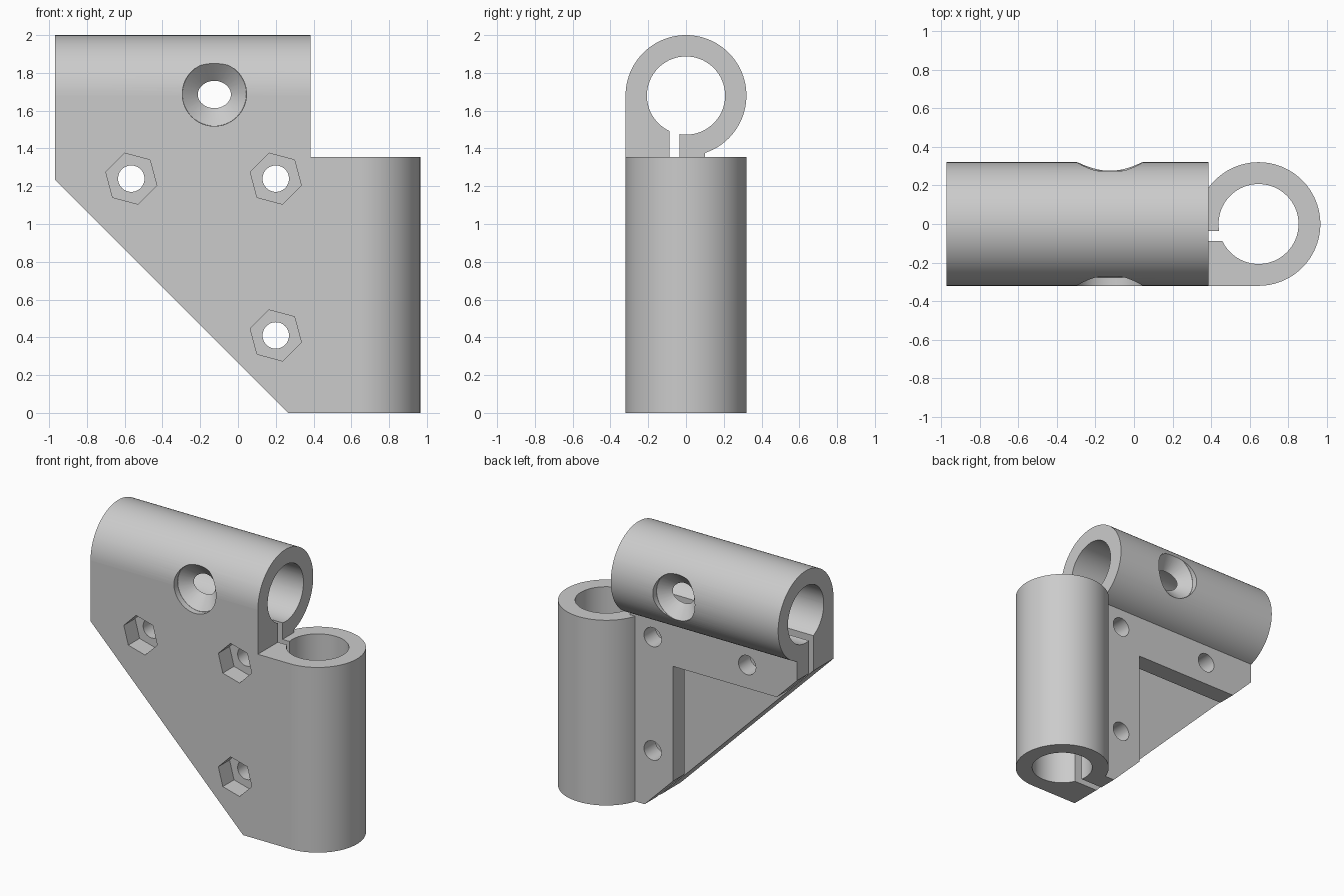
import bpy, bmesh, math
from mathutils import Matrix, Vector

cube = bpy.data.objects.get("Cube")
if cube:
    bpy.data.objects.remove(cube, do_unlink=True)

R, BORE = 0.32, 0.207              # tube radii
TUBE_X, TUBE_Z = 0.645, 1.68       # tube axis positions
LEFT, STEP_X, STEP_Z = -0.97, 0.385, 1.355
HOLE = 0.07

plastic = bpy.data.materials.new("grey plastic")
plastic.use_nodes = True
GREY = (0.6, 0.6, 0.6, 1)
plastic.diffuse_color = GREY
plastic.node_tree.nodes["Principled BSDF"].inputs["Base Color"].default_value = GREY


def to_object(name, bm):
    bmesh.ops.recalc_face_normals(bm, faces=bm.faces)
    mesh = bpy.data.meshes.new(name)
    bm.to_mesh(mesh)
    bm.free()
    mesh.materials.append(plastic)
    ob = bpy.data.objects.new(name, mesh)
    bpy.context.collection.objects.link(ob)
    return ob


def prism(name, outline, y0, y1):
    """Extrude an x-z outline from y0 to y1."""
    bm = bmesh.new()
    face = bm.faces.new([bm.verts.new((x, y0, z)) for x, z in outline])
    ext = bmesh.ops.extrude_face_region(bm, geom=[face])
    verts = [v for v in ext["geom"] if isinstance(v, bmesh.types.BMVert)]
    bmesh.ops.translate(bm, verts=verts, vec=(0, y1 - y0, 0))
    return to_object(name, bm)


def box(name, x0, x1, y0, y1, z0, z1):
    return prism(name, [(x0, z0), (x1, z0), (x1, z1), (x0, z1)], y0, y1)


def rod(name, start, end, r0, r1=None, sides=96, spin=0):
    """Cylinder or cone running from start to end."""
    start, end = Vector(start), Vector(end)
    axis = end - start
    turn = axis.to_track_quat('Z', 'Y').to_matrix().to_4x4()
    mat = Matrix.Translation((start + end) / 2) @ turn @ Matrix.Rotation(spin, 4, 'Z')
    bm = bmesh.new()
    bmesh.ops.create_cone(bm, cap_ends=True, segments=sides, radius1=r0,
                          radius2=r0 if r1 is None else r1,
                          depth=axis.length, matrix=mat)
    return to_object(name, bm)


def combine(target, tool, operation='DIFFERENCE'):
    mod = target.modifiers.new(tool.name, 'BOOLEAN')
    mod.operation, mod.solver, mod.object = operation, 'EXACT', tool
    bpy.context.view_layer.objects.active = target
    bpy.ops.object.modifier_apply(modifier=mod.name)
    bpy.data.objects.remove(tool, do_unlink=True)


# Gusset plate joining both tubes
bracket = prism("clamp_bracket", [
    (LEFT, 1.235), (0.265, 0), (TUBE_X, 0), (TUBE_X, STEP_Z),
    (STEP_X, STEP_Z), (STEP_X, TUBE_Z), (LEFT, TUBE_Z)], -R, 0.1)

# Tubes
combine(bracket, rod("horizontal_tube", (LEFT, 0, TUBE_Z), (STEP_X, 0, TUBE_Z), R), 'UNION')
combine(bracket, rod("vertical_tube", (TUBE_X, 0, 0), (TUBE_X, 0, STEP_Z), R), 'UNION')

# Bores, clamping slit and the triangular recess behind the plate
combine(bracket, rod("horizontal_bore", (-1.1, 0, TUBE_Z), (0.5, 0, TUBE_Z), BORE))
combine(bracket, rod("vertical_bore", (TUBE_X, 0, -0.1), (TUBE_X, 0, 1.45), BORE))
combine(bracket, box("clamp_slit", -1.1, TUBE_X, -0.087, -0.035, -0.1, TUBE_Z))
combine(bracket, box("back_recess", -1.2, 0.035, -0.06, 0.3, -0.2, 1.07))

# Bolt holes with hexagonal nut pockets on the front
for x, z in ((-0.565, 1.24), (0.2, 1.24), (0.2, 0.41)):
    combine(bracket, rod("bolt_hole", (x, -0.5, z), (x, 0.5, z), HOLE, sides=48))
    combine(bracket, rod("nut_pocket", (x, -0.5, z), (x, -0.19, z), 0.14,
                         sides=6, spin=math.radians(45)))

# Countersunk screw hole through both walls of the horizontal tube
sx, sz = -0.125, 1.688
combine(bracket, rod("screw_hole", (sx, -0.5, sz), (sx, 0.5, sz), HOLE, sides=48))
for side in (-1, 1):
    combine(bracket, rod("screw_head", (sx, side * 0.5, sz), (sx, side * 0.277, sz), 0.17, sides=64))
    combine(bracket, rod("countersink", (sx, side * 0.278, sz), (sx, side * 0.19, sz),
                         0.17, HOLE - 0.002, sides=64))

# Smooth shading with crisp edges
bpy.ops.object.select_all(action='DESELECT')
bracket.select_set(True)
bpy.context.view_layer.objects.active = bracket
bpy.ops.object.shade_smooth_by_angle(angle=math.radians(25))
weighted = bracket.modifiers.new("weighted_normals", 'WEIGHTED_NORMAL')
weighted.keep_sharp = True
